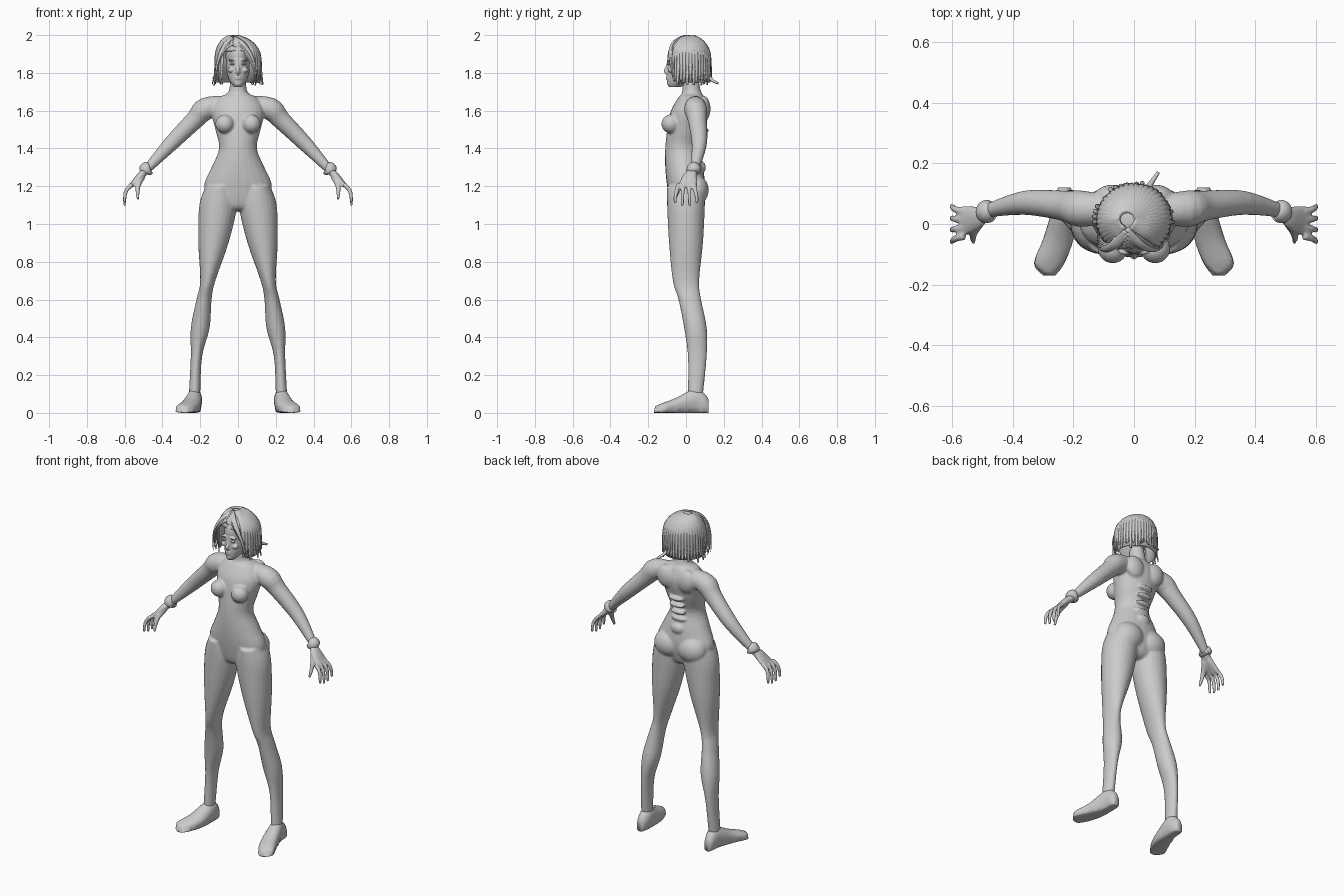
import bpy, bmesh, math, random
from mathutils import Vector, Matrix

random.seed(4)
if "Cube" in bpy.data.objects:
    bpy.data.objects.remove(bpy.data.objects["Cube"])

grey = bpy.data.materials.new("plain_grey")
grey.use_nodes = True
grey.diffuse_color = (.6, .6, .6, 1)
grey.node_tree.nodes["Principled BSDF"].inputs["Base Color"].default_value = grey.diffuse_color
along_x, along_y, along_z = Matrix.Identity(3)
sides_of_body = {"left": 1, "right": -1}


def resample(rows, steps=4):
    """Catmull-Rom interpolation of whole rows (centre and radii)."""
    rows = [Vector(row) for row in rows]
    padded = [rows[0], *rows, rows[-1]]
    result = []
    for before, start, end, after in zip(padded, padded[1:], padded[2:], padded[3:]):
        leave, arrive = (end - before) / 2, (after - start) / 2
        for step in range(steps):
            t = step / steps
            ease = t * t * (3 - 2 * t)
            result.append(start.lerp(end, ease) + leave * t * (1 - t) ** 2
                          - arrive * t * t * (1 - t))
    return result + [rows[-1]]


def tube(bm, rows, axis=None, up=along_y, centre=None, sides=24, mirror=1):
    """Closed loft through rows of x, y, z, half width, half depth."""
    rows = resample(rows)
    points = [Vector((row[0] * mirror, row[1], row[2])) for row in rows]
    last = len(points) - 1
    rings = []
    for i, (point, row) in enumerate(zip(points, rows)):
        tangent = axis or (points[min(i + 1, last)] - points[max(i - 1, 0)]).normalized()
        depth = point - centre if centre else up
        depth = (depth - tangent * depth.dot(tangent)).normalized()
        width = depth.cross(tangent)
        ring = []
        for k in range(sides):
            angle = math.tau * k / sides
            offset = width * row[3] * math.cos(angle) + depth * row[4] * math.sin(angle)
            ring.append(bm.verts.new(point + offset))
        rings.append(ring)
    faces = [bm.faces.new(rings[0]), bm.faces.new(rings[-1])]
    for low, high in zip(rings, rings[1:]):
        for k in range(sides):
            faces.append(bm.faces.new((low[k - 1], low[k], high[k], high[k - 1])))
    bmesh.ops.recalc_face_normals(bm, faces=faces)


def taper(bm, points, thick, thin, flat=1, **options):
    """Loft whose radius shrinks evenly from the first point to the last."""
    last = len(points) - 1
    rows = []
    for i, point in enumerate(points):
        radius = thick + (thin - thick) * i / last
        rows.append((*point, radius, radius * flat))
    tube(bm, rows, **options)


def stack(bm, rows):
    """Upright loft on the centre line from height, half width, y, half depth."""
    tube(bm, [(0, y, z, width, depth) for z, width, y, depth in rows], axis=along_z)


def ball(bm, at, size, tilt=0):
    matrix = Matrix.Translation(at) @ Matrix.Rotation(tilt, 4, 'Y') @ Matrix.Diagonal((*size, 1))
    bmesh.ops.create_uvsphere(bm, u_segments=32, v_segments=16, radius=1, matrix=matrix)


def finish(name, bm, voxel=None):
    mesh = bpy.data.meshes.new(name)
    bm.to_mesh(mesh)
    bm.free()
    mesh.materials.append(grey)
    mesh.shade_smooth()
    part = bpy.data.objects.new(name, mesh)
    bpy.context.collection.objects.link(part)
    if voxel:
        blend = part.modifiers.new("blend", 'REMESH')
        blend.mode, blend.voxel_size, blend.use_smooth_shade = 'VOXEL', voxel, True
        soften = part.modifiers.new("soften", 'SMOOTH')
        soften.factor, soften.iterations = .5, 4
    return part


# Body: torso, limbs and hands blended into one skin
body = bmesh.new()
stack(body, [(1.07, .05, 0, .05), (1.1, .14, 0, .08), (1.2, .18, 0, .1), (1.3, .14, -.01, .1),
             (1.4, .1, -.02, .09), (1.5, .12, 0, .1), (1.6, .14, .02, .1),
             (1.67, .1, .03, .07), (1.7, .05, .03, .05), (1.8, .04, .02, .04)])
for mirror in sides_of_body.values():
    # Thigh, knee, calf and ankle
    tube(body, [(.1, 0, 1.2, .07, .1), (.105, 0, 1.1, .1, .1), (.13, 0, .9, .08, .09),
                (.16, 0, .7, .04, .07), (.18, .02, .6, .04, .06), (.2, .05, .45, .05, .06),
                (.22, .06, .3, .03, .05), (.23, .05, .1, .03, .04)], axis=along_z, mirror=mirror)
    # Shoulder, upper arm and forearm
    tube(body, [(.05, .05, 1.64, .04, .04), (.17, .05, 1.61, .06, .06), (.23, .06, 1.55, .05, .05),
                (.36, .07, 1.42, .04, .04), (.5, .04, 1.27, .02, .02)], mirror=mirror)
    # Palm, fingers and thumb
    tube(body, [(.49, .04, 1.28, .02, .02), (.52, .02, 1.25, .02, .04),
                (.57, .01, 1.2, .01, .05)], mirror=mirror)
    for finger in range(4):
        spread = (finger - 1.5) * .027
        shorter = abs(spread) / 2
        taper(body, [(.56, spread, 1.21), (.59, spread * 1.2, 1.18), (.6, spread * 1.4, 1.14),
                     (.6, spread * 1.4, 1.09 + shorter)], .013, .008, mirror=mirror)
    taper(body, [(.51, .01, 1.25), (.53, -.03, 1.2), (.53, -.06, 1.13)], .02, .008, mirror=mirror)
    # Bust, shoulder blades and seat
    ball(body, (.07 * mirror, -.08, 1.53), (.05, .05, .05))
    ball(body, (.07 * mirror, .09, 1.61), (.06, .04, .07), tilt=.3 * mirror)
    ball(body, (.08 * mirror, .05, 1.18), (.09, .07, .08))
# Ridges along the lower spine
for ridge in range(4):
    ball(body, (0, .07 + ridge * .01, 1.36 + ridge * .045), (.05, .02, .015))
ball(body, (0, .085, 1.3), (.04, .02, .03))
finish("body", body, voxel=.0065)

for label, mirror in sides_of_body.items():
    # Shoes, lofted from heel to toe and flattened underneath
    shoe = bmesh.new()
    outline = [(.12, .23, .02, .07), (.1, .23, .03, .1), (.05, .23, .04, .13),
               (-.05, .25, .05, .08), (-.13, .28, .05, .05), (-.17, .28, .02, .03)]
    rows = [(x, y, top / 2, width, top / 2) for y, x, width, top in outline]
    tube(shoe, rows, axis=along_y, up=along_z, mirror=mirror)
    for vert in shoe.verts:
        if vert.co.z < .03:
            vert.co.z *= .3
    finish("shoe_" + label, shoe)

    # Wrist bands
    band = bmesh.new()
    rim, bulge = .027, .037
    tube(band, [(.47, .045, 1.3, rim, rim), (.48, .043, 1.295, bulge, bulge),
                (.49, .04, 1.28, bulge, bulge), (.495, .04, 1.27, rim, rim)], mirror=mirror)
    finish("wrist_band_" + label, band)

# Head with brow, cheeks, nose, lips and chin
head = bmesh.new()
ball(head, (0, .01, 1.89), (.066, .108, .09))
stack(head, [(1.725, .02, -.06, .03), (1.75, .04, -.04, .06), (1.8, .06, -.01, .09),
             (1.87, .06, 0, .1), (1.93, .05, 0, .08)])
taper(head, [(0, -.09, 1.87), (0, -.1, 1.83), (0, -.107, 1.81), (0, -.09, 1.795)], .006, .013)
for lip_height in (1.769, 1.779):
    ball(head, (0, -.097, lip_height), (.018, .009, .005))
ball(head, (0, -.088, 1.743), (.02, .012, .012))
for mirror in sides_of_body.values():
    ball(head, (.03 * mirror, -.09, 1.868), (.024, .012, .006), tilt=.15 * mirror)
    ball(head, (.036 * mirror, -.08, 1.815), (.02, .016, .014))
finish("head", head, voxel=.0035)
for label, mirror in sides_of_body.items():
    eye = bmesh.new()
    ball(eye, (.028 * mirror, -.09, 1.847), (.014, .01, .006))
    finish("eye_" + label, eye)

# Hair cap: dome with straight sides, opened in front of the face
crown = Vector((0, .015, 1.87))
reach = Vector((.12, .115, .125))
cap = bmesh.new()
ball(cap, crown, reach)
below = [vert for vert in cap.verts if vert.co.z < crown.z - .01]
bmesh.ops.delete(cap, geom=below, context='VERTS')
rim_edges = [edge for edge in cap.edges if edge.is_boundary]
skirt = bmesh.ops.extrude_edge_only(cap, edges=rim_edges)["geom"]
skirt_verts = [item for item in skirt if isinstance(item, bmesh.types.BMVert)]
bmesh.ops.translate(cap, verts=skirt_verts, vec=along_z * -.12)
opening = []
for face in cap.faces:
    middle = face.calc_center_median()
    if middle.y < -.03 and middle.z < 1.92:
        opening.append(face)
bmesh.ops.delete(cap, geom=opening, context='FACES')
bmesh.ops.recalc_face_normals(cap, faces=cap.faces)
finish("hair_cap", cap).modifiers.new("thickness", 'SOLIDIFY').thickness = .01

# Hair locks falling from a parting beside the crown
locks = bmesh.new()
parting = along_x * -.03


def over_crown(around, down):
    """Point on the dome, pulled towards the parting near the top."""
    flat = math.sin(down)
    dome = Vector((math.cos(around) * flat, math.sin(around) * flat, math.cos(down)))
    return crown + dome * reach + parting * (1 - flat)


lock_count = 34
for i in range(lock_count):
    around = math.radians(-45) + math.radians(270) * i / (lock_count - 1)
    path = [over_crown(around, down) for down in (.2, .6, 1, 1.4)]
    flare = over_crown(around, math.pi / 2) - crown
    path.append(crown + flare * random.uniform(1, 1.05) - along_z * .07)
    path.append(crown + flare * random.uniform(.93, 1.15) - along_z * random.uniform(.1, .14))
    taper(locks, path, .022, .006, flat=.4, centre=crown, sides=6)

# Fringe swept from the parting to both temples
for mirror, sweep in ((1, .125), (-1, .09)):
    for i in range(5):
        root = over_crown(-math.pi / 2, .3 + i * .12)
        tip_height = random.uniform(1.74, 1.78)
        path = []
        for step in range(5):
            t = step / 4
            arc = math.sin(t * math.pi / 2)
            bow = math.sin(t * math.pi) * (.055 - i * .006)
            path.append((parting.x + mirror * sweep * arc,
                         root.y + (-.07 + i * .012 - root.y) * t - bow * (1 - t / 2),
                         root.z + (tip_height - root.z) * t ** 1.5))
        taper(locks, path, .018, .005, flat=.4, centre=crown, sides=6)

# Loose tuft at the back
taper(locks, [(.04, .11, 1.79), (.06, .14, 1.76), (.08, .17, 1.745)], .012, .006, centre=crown, sides=6)
finish("hair_locks", locks)
